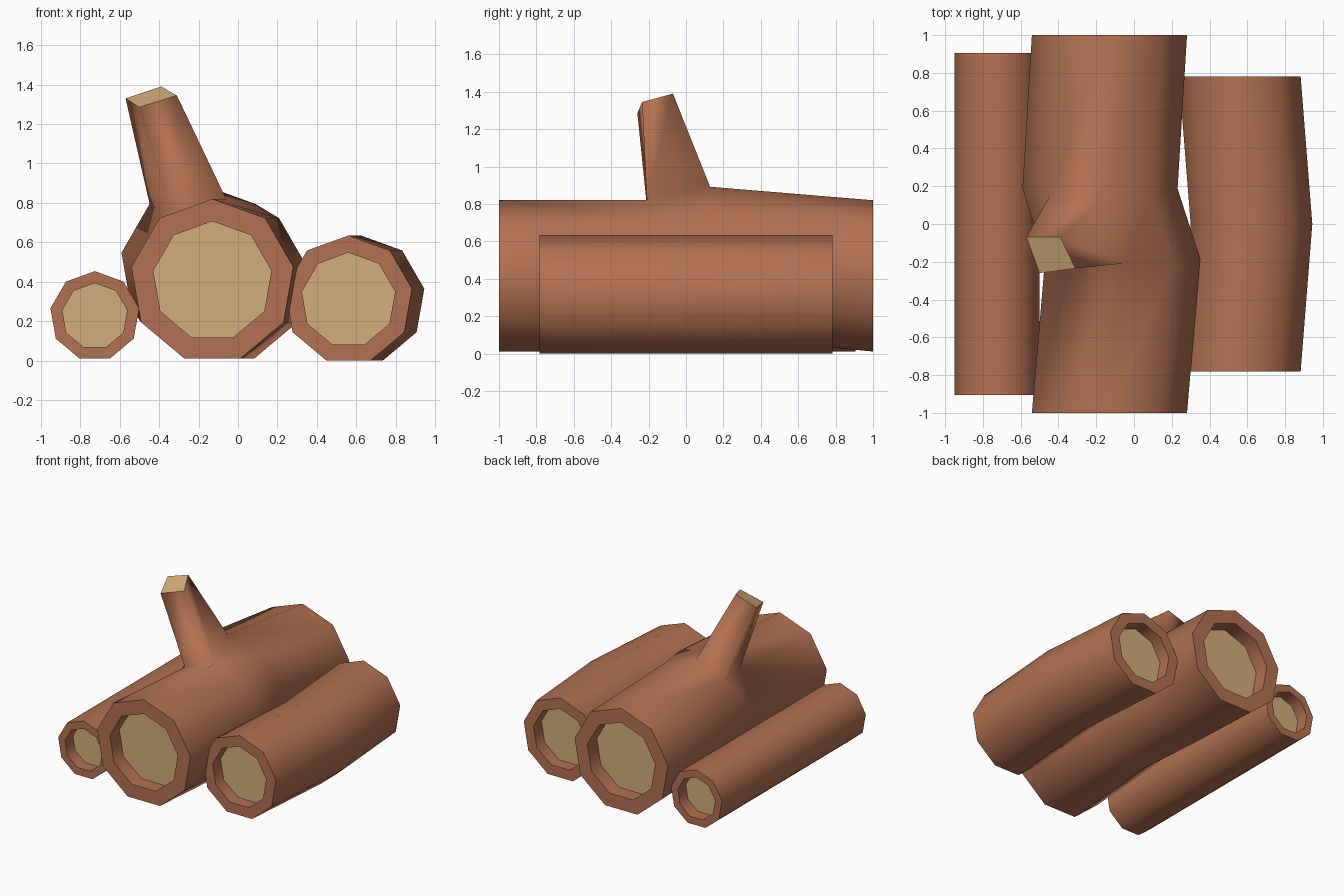
import bpy, bmesh, math

if "Cube" in bpy.data.objects:
    bpy.data.objects.remove(bpy.data.objects["Cube"])

SIDES = 9


def material(name, rgb):
    m = bpy.data.materials.new(name)
    m.diffuse_color = (*rgb, 1.0)
    m.use_nodes = True
    m.node_tree.nodes["Principled BSDF"].inputs["Base Color"].default_value = m.diffuse_color
    return m


BARK = material("bark_brown", (0.45, 0.165, 0.085))
WOOD = material("cut_wood_tan", (0.65, 0.43, 0.20))


def ring(bm, x, y, z, r, tilt=0.0):
    """Nine-sided ring facing along y; tilt slides y with height."""
    verts = []
    for i in range(SIDES):
        a = math.tau * i / SIDES
        h = r * math.cos(a)
        verts.append(bm.verts.new((x + r * math.sin(a), y + tilt * h, z + h)))
    return verts


def bridge(bm, a, b, smooth=True):
    faces = []
    n = len(a)
    for i in range(n):
        j = (i + 1) % n
        f = bm.faces.new((a[i], a[j], b[j], b[i]))
        f.smooth = smooth
        faces.append(f)
    return faces


def make_log(name, rings, inner_r, depth, branch_tip=None):
    """rings: (x, y, z, radius, tilt) from front to back, hollowed at both ends."""
    bm = bmesh.new()
    loops = [ring(bm, *r) for r in rings]
    spans = [bridge(bm, a, b) for a, b in zip(loops, loops[1:])]

    # bark rim, recess wall and cut wood disc at each end
    for loop, (x, y, z, r, _), inward in ((loops[0], rings[0], 1), (loops[-1], rings[-1], -1)):
        rim = ring(bm, x, y, z, inner_r)
        floor = ring(bm, x, y + inward * depth, z, inner_r)
        bridge(bm, loop, rim, False)
        for f in bridge(bm, rim, floor):
            f.smooth = True
        bm.faces.new(floor).material_index = 1

    # branch stub grown from the upper left face of the middle span
    if branch_tip:
        bm.faces.remove(spans[1][SIDES - 1])
        base = [loops[1][0], loops[2][0], loops[2][SIDES - 1], loops[1][SIDES - 1]]
        tip = [bm.verts.new(p) for p in branch_tip]
        bridge(bm, base, tip)
        bm.faces.new(tip).material_index = 1

    bmesh.ops.recalc_face_normals(bm, faces=bm.faces[:])
    # crisp edges around every flat cut
    for e in bm.edges:
        if any(not f.smooth for f in e.link_faces):
            e.smooth = False
    mesh = bpy.data.meshes.new(name)
    bm.to_mesh(mesh)
    bm.free()
    mesh.materials.append(BARK)
    mesh.materials.append(WOOD)
    ob = bpy.data.objects.new(name, mesh)
    bpy.context.collection.objects.link(ob)
    return ob


# large crooked log with branch stub
make_log("main_log",
         [(-0.13, -1.0, 0.403, 0.417, 0), (-0.06, -0.18, 0.403, 0.417, -0.07),
          (-0.18, 0.20, 0.475, 0.417, -0.17), (-0.13, 1.0, 0.403, 0.417, 0)],
         0.304, 0.12,
         [(-0.31, -0.235, 1.345), (-0.39, -0.07, 1.39),
          (-0.57, -0.07, 1.33), (-0.50, -0.26, 1.285)])

# medium log, bowed outward
make_log("right_log",
         [(0.56, -0.782, 0.308, 0.327, 0), (0.622, 0, 0.308, 0.327, 0),
          (0.56, 0.782, 0.308, 0.327, 0)],
         0.24, 0.10)

# thin straight log
make_log("left_log",
         [(-0.726, -0.905, 0.226, 0.228, 0), (-0.726, 0.905, 0.226, 0.228, 0)],
         0.167, 0.10)
